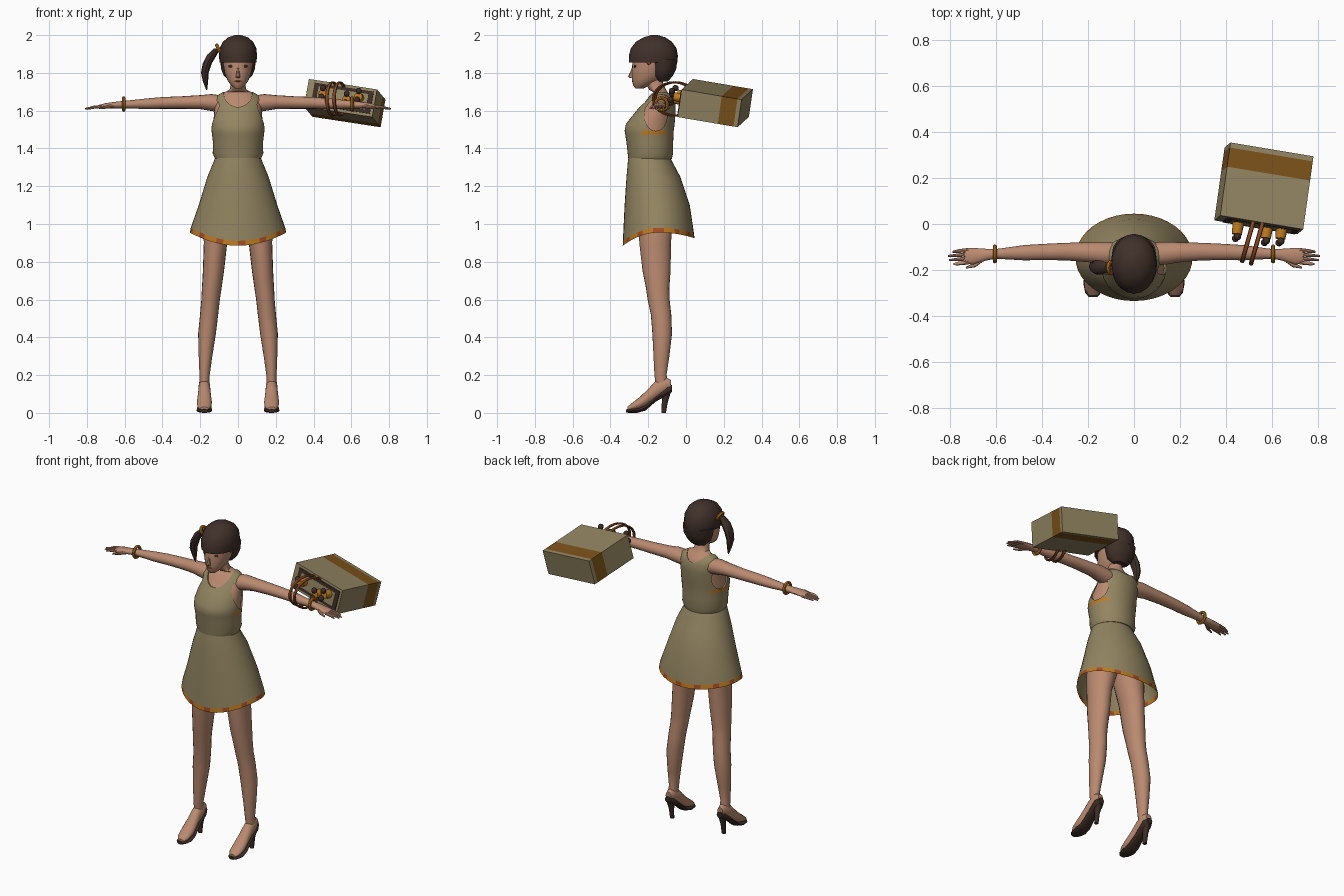
import bpy, bmesh, math
from mathutils import Matrix, Vector

cube = bpy.data.objects.get("Cube")
if cube:
    bpy.data.objects.remove(cube, do_unlink=True)


def material(name, r, g, b):
    lin = [((c / 255 + 0.055) / 1.055) ** 2.4 for c in (r, g, b)] + [1.0]
    m = bpy.data.materials.new(name)
    m.use_nodes = True
    m.diffuse_color = lin
    m.node_tree.nodes["Principled BSDF"].inputs["Base Color"].default_value = lin
    return m


SKIN = material("skin", 186, 138, 112)
CLOTH = material("olive cloth", 147, 133, 98)
HAIR = material("dark brown hair", 64, 48, 42)
GOLD = material("gold trim", 190, 122, 32)
RUST = material("rust trim", 164, 76, 34)
STRAP = material("strap brown", 138, 74, 36)
BAND = material("bag band brown", 124, 82, 26)
DARK = material("dark leather", 60, 44, 37)
parts = []


def finish(name, bm, *mats):
    bmesh.ops.recalc_face_normals(bm, faces=bm.faces)
    mesh = bpy.data.meshes.new(name)
    bm.to_mesh(mesh)
    bm.free()
    for m in mats:
        mesh.materials.append(m)
    ob = bpy.data.objects.new(name, mesh)
    bpy.context.collection.objects.link(ob)
    parts.append(ob)
    return ob


def loft_bm(sections, axis="z", n=16, side=1, caps=True):
    """Ellipse sections (position, centre a, centre b, radius a, radius b)."""
    bm = bmesh.new()
    rings = []
    for t, ca, cb, ra, rb in sections:
        ring = []
        for i in range(n):
            w = math.tau * i / n
            a, b = ca + ra * math.cos(w), cb + rb * math.sin(w)
            p = {"z": (a, b, t), "x": (t, a, b), "y": (a, t, b)}[axis]
            ring.append(bm.verts.new((p[0] * side, p[1], p[2])))
        rings.append(ring)
    for lo, hi in zip(rings, rings[1:]):
        for i in range(n):
            j = (i + 1) % n
            bm.faces.new((lo[i], lo[j], hi[j], hi[i]))
    if caps:
        bm.faces.new(rings[0])
        bm.faces.new(rings[-1])
    return bm


def loft(name, mat, sections, **kw):
    return finish(name, loft_bm(sections, **kw), mat)


def body(rows, grow=0.0):
    """Rows of (height, half width, front y, back y) to sections."""
    return [(z, 0, (f + b) / 2, w + grow, (b - f) / 2 + grow) for z, w, f, b in rows]


def ball(name, mat, loc, size, n=16):
    bm = bmesh.new()
    bmesh.ops.create_uvsphere(bm, u_segments=n, v_segments=n // 2, radius=1)
    bm.transform(Matrix.Translation(loc) @ Matrix.Diagonal((*size, 1)))
    return finish(name, bm, mat)


def ring(name, mat, matrix, major, minor):
    bpy.ops.mesh.primitive_torus_add(major_radius=major, minor_radius=minor,
                                     major_segments=24, minor_segments=8)
    ob = bpy.context.object
    ob.name = name
    ob.data.transform(matrix)
    ob.data.materials.append(mat)
    parts.append(ob)


def cut(ob, cutter):
    cutter.hide_render = True
    mod = ob.modifiers.new("opening", "BOOLEAN")
    mod.operation, mod.solver, mod.object = "DIFFERENCE", "EXACT", cutter
    bpy.context.view_layer.objects.active = ob
    bpy.ops.object.modifier_apply(modifier=mod.name)
    parts.remove(cutter)
    bpy.data.objects.remove(cutter, do_unlink=True)


# Skirt with a dipping hem and a patterned trim
bm = loft_bm(body([(.955, .255, -.335, .045), (.98, .25, -.334, .042), (1.1, .208, -.325, .02),
                   (1.25, .162, -.315, -.03), (1.34, .125, -.307, -.078), (1.38, .11, -.3, -.09)]),
             n=40, caps=False)
for v in bm.verts:
    if v.co.z < 1:
        s = (v.co.y + .145) / .19
        v.co.z -= (.07 if s < 0 else .03) * s * s
bm.faces.ensure_lookup_table()
for i in range(40):
    bm.faces[i].material_index = 2 if i % 3 == 0 else 1
finish("skirt", bm, CLOTH, GOLD, RUST)

# Bodice, opened at the neck and the arms
rows = [(1.345, .122, -.305, -.075), (1.375, .134, -.309, -.068), (1.43, .132, -.315, -.068),
        (1.475, .138, -.322, -.066), (1.495, .14, -.325, -.065), (1.53, .14, -.318, -.06),
        (1.6, .133, -.262, -.055), (1.65, .13, -.222, -.055), (1.68, .112, -.2, -.07),
        (1.698, .08, -.18, -.09)]
bm = loft_bm(body(rows), n=40)
for f in bm.faces:
    c = f.calc_center_median()
    if 1.476 < c.z < 1.494 and -.24 < c.y < -.1 and len(f.verts) == 4:
        f.material_index = 1
bodice = finish("bodice", bm, CLOTH, GOLD)
cut(bodice, ball("neck_opening", CLOTH, (0, -.19, 1.705), (.078, .15, .092), 32))
cut(bodice, loft("arm_opening", CLOTH, [(-.3, -.16, 1.575, .06, .082), (.3, -.16, 1.575, .06, .082)],
                 axis="x", n=32))
loft("torso", SKIN, body(rows[2:], -.008) + [(1.71, 0, -.15, .045, .045), (1.74, 0, -.165, .038, .045),
                                            (1.8, 0, -.175, .036, .045)], n=32)

# Head and face
loft("head", SKIN, body([(1.718, .018, -.268, -.225), (1.735, .038, -.28, -.19), (1.765, .058, -.286, -.13),
                         (1.8, .071, -.287, -.1), (1.84, .078, -.285, -.09), (1.9, .08, -.28, -.08)]), n=24)
loft("nose", SKIN, [(1.772, 0, -.284, .011, .012), (1.782, 0, -.288, .012, .018),
                    (1.81, 0, -.284, .007, .009), (1.835, 0, -.28, .004, .004)], n=8)
ball("mouth", RUST, (0, -.28, 1.756), (.018, .007, .004))
for s, word in ((1, "left"), (-1, "right")):
    ball(word + "_eye", DARK, (s * .035, -.269, 1.835), (.016, .008, .007))
    ball(word + "_clip", RUST, (s * .088, -.197, 1.865), (.007, .014, .022))

# Hair: cap with fringe, lower back and side ponytail
loft("hair_cap", HAIR, body([(1.855, .097, -.303, -.046), (1.89, .101, -.303, -.043), (1.93, .097, -.292, -.05),
                             (1.965, .08, -.265, -.075), (1.988, .052, -.225, -.11), (2, .015, -.185, -.15)]), n=20)
loft("hair_back", HAIR, body([(1.755, .045, -.15, -.095), (1.785, .075, -.185, -.07), (1.82, .089, -.19, -.052),
                              (1.87, .095, -.2, -.046)]), n=20)
loft("ponytail", HAIR, [(1.71, -.166, -.18, .003, .003), (1.755, -.172, -.182, .014, .016),
                        (1.8, -.176, -.185, .02, .026), (1.85, -.163, -.188, .024, .032),
                        (1.895, -.138, -.19, .026, .03), (1.93, -.11, -.19, .016, .018)], n=8)
ring("hair_tie", GOLD, Matrix.Translation((-.102, -.19, 1.925)) @ Matrix.Rotation(1.1, 4, "Y"), .024, .009)

# Limbs, mirrored left to right
for s, word in ((1, "left"), (-1, "right")):
    loft(word + "_arm", SKIN, [
        (.085, -.13, 1.635, .05, .045), (.14, -.127, 1.643, .049, .045), (.2, -.123, 1.645, .043, .037),
        (.3, -.12, 1.643, .038, .033), (.4, -.122, 1.641, .035, .031), (.48, -.125, 1.637, .033, .028),
        (.6, -.13, 1.632, .021, .02), (.64, -.133, 1.63, .025, .018), (.7, -.14, 1.626, .036, .014),
        (.735, -.14, 1.62, .033, .011)], axis="x", side=s)
    for k in range(4):
        y, tip = -.113 - .018 * k, (.79, .81, .805, .785)[k]
        loft(f"{word}_finger_{k + 1}", SKIN, [(.72, y, 1.622, .009, .009), (.765, y - .005, 1.618, .008, .008),
                                             (tip, y - .008, 1.61, .004, .004)], axis="x", side=s, n=8)
    loft(word + "_thumb", SKIN, [(.655, -.15, 1.627, .012, .011), (.69, -.177, 1.62, .011, .009),
                                 (.73, -.19, 1.612, .004, .004)], axis="x", side=s, n=8)
    ring(word + "_bracelet", GOLD, Matrix.Translation((s * .605, -.13, 1.635)) @
         Matrix.Rotation(math.pi / 2, 4, "Y"), .032, .009)
    loft(word + "_leg", SKIN, [
        (.12, .178, -.122, .026, .036), (.2, .177, -.135, .027, .032), (.3, .172, -.13, .036, .042),
        (.42, .164, -.126, .047, .052), (.52, .153, -.132, .048, .054), (.6, .145, -.145, .049, .058),
        (.66, .139, -.15, .052, .062), (.75, .13, -.156, .056, .074), (.9, .119, -.163, .062, .084),
        (1.02, .1, -.163, .085, .09), (1.15, .06, -.165, .06, .09)], side=s, n=20)
    loft(word + "_foot", SKIN, [
        (-.08, .178, .15, .018, .025), (-.11, .178, .145, .03, .045), (-.16, .178, .12, .032, .05),
        (-.2, .178, .085, .036, .042), (-.24, .178, .055, .04, .033), (-.285, .178, .033, .036, .02),
        (-.31, .178, .022, .02, .01)], axis="y", side=s)
    loft(word + "_sole", DARK, [
        (-.073, .178, .13, .018, .018), (-.1, .178, .118, .032, .026), (-.16, .178, .074, .032, .014),
        (-.215, .178, .026, .038, .014), (-.26, .178, .012, .042, .012), (-.3, .178, .011, .034, .011),
        (-.318, .178, .01, .018, .008)], axis="y", side=s)
    loft(word + "_heel", DARK, [(0, .178, -.118, .012, .012), (.06, .178, -.112, .014, .017),
                                (.13, .178, -.1, .026, .028)], side=s, n=10)

# Tilted bag with a wrapped band
ax = Vector((.36, -.06, -.055)).normalized()
az = ax.cross(Vector((.085, .31, -.06))).normalized()
frame = Matrix((ax, az.cross(ax), az)).transposed().to_4x4()
frame.translation = (.565, .155, 1.64)


def box(name, size, loc, *mats, band=None):
    bm = bmesh.new()
    bmesh.ops.create_cube(bm, size=1, matrix=Matrix.Translation(loc) @ Matrix.Diagonal((*size, 1)))
    if band:
        for y in band:
            bmesh.ops.bisect_plane(bm, geom=bm.verts[:] + bm.edges[:] + bm.faces[:],
                                   plane_co=(0, y, 0), plane_no=(0, 1, 0))
        for f in bm.faces:
            f.material_index = int(band[0] < f.calc_center_median().y < band[1])
    bm.transform(frame)
    return finish(name, bm, *mats)


box("bag", (.37, .325, .15), (0, 0, 0), CLOTH, BAND, band=(.055, .14))
box("bag_front_panel", (.32, .008, .12), (.01, -.164, 0), DARK)
box("bag_front_inset", (.27, .008, .085), (.01, -.166, 0), CLOTH)

# Small rolls with dark knobs on the bag front
for k, (x, z, length) in enumerate(((-.09, 0, .06), (.04, -.01, .055), (.1, .015, .05))):
    roll = loft(f"bag_roll_{k + 1}", GOLD, [(-.16, x, z, .026, .026), (-.16 - length, x, z, .022, .022)],
                axis="y", n=12)
    roll.data.transform(frame)
    for dz in (-.02, .028):
        ball(f"bag_knob_{k + 1}", DARK, frame @ Vector((x, -.175 - length, z + dz)), (.017, .017, .017), 10)

# Two strap loops around the arm
for k, off in enumerate((-.02, .02)):
    turn = Matrix.Translation((.52, -.06, 1.662)) @ Matrix.Rotation(-.275, 4, "Z")
    ring(f"strap_loop_{k + 1}", STRAP, turn @ Matrix.Translation((off, 0, 0)) @
         Matrix.Rotation(math.pi / 2, 4, "Y") @ Matrix.Diagonal((.92, 1.17, 1.6, 1)), .096, .006)

# Smooth shading with sharp creases
bpy.ops.object.select_all(action="DESELECT")
for ob in parts:
    ob.select_set(True)
bpy.context.view_layer.objects.active = parts[0]
bpy.ops.object.shade_smooth_by_angle(angle=math.radians(40))
